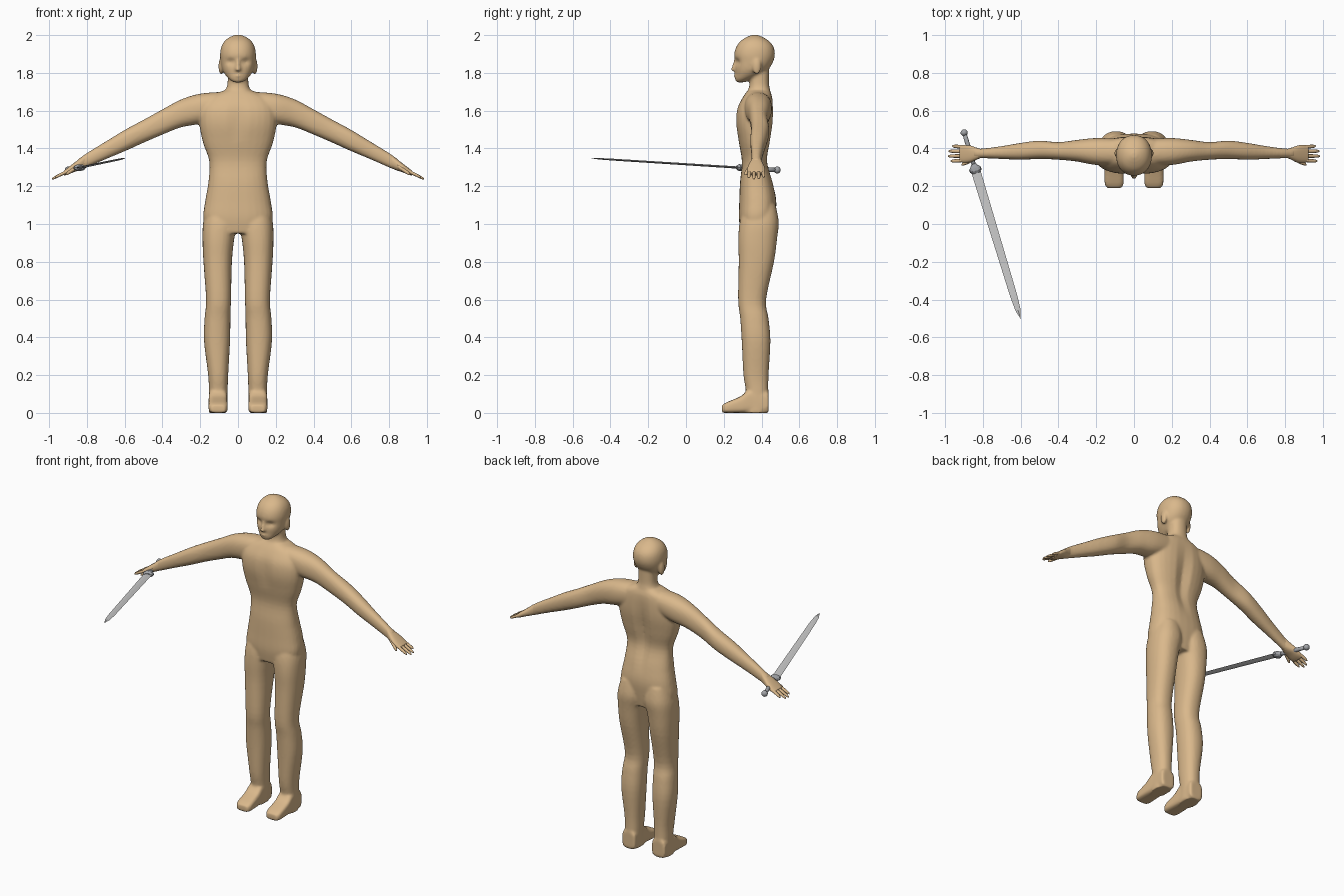
import bpy, bmesh, math
from mathutils import Vector, Matrix

cube = bpy.data.objects.get("Cube")
if cube:
    bpy.data.objects.remove(cube)


def material(name, colour, rough=0.7):
    m = bpy.data.materials.new(name)
    m.use_nodes = True
    m.diffuse_color = (*colour, 1)
    bsdf = m.node_tree.nodes["Principled BSDF"]
    bsdf.inputs["Base Color"].default_value = (*colour, 1)
    bsdf.inputs["Roughness"].default_value = rough
    return m


skin = material("tan skin", (0.70, 0.48, 0.26))
steel = material("blade steel", (0.60, 0.60, 0.60))
iron = material("hilt iron", (0.36, 0.37, 0.39))


def smooth_rows(rows, steps):
    """Catmull-Rom interpolation between cross-sections."""
    rows = [Vector(r) for r in rows]
    out = []
    for i in range(len(rows) - 1):
        a, b, c, d = rows[max(i - 1, 0)], rows[i], rows[i + 1], rows[min(i + 2, len(rows) - 1)]
        for k in range(steps):
            t = k / steps
            out.append(0.5 * (2 * b + (c - a) * t + (2 * a - 5 * b + 4 * c - d) * t * t
                              + (3 * b - a - 3 * c + d) * t ** 3))
    return out + [rows[-1]]


def loft(bm, axis, rows, power=2.3, n=28, steps=4, side=1):
    """Skin rounded sections; each row is (position, low, high, low, high)."""
    rings = []
    for t, a0, a1, b0, b1 in smooth_rows(rows, steps):
        ring = []
        for k in range(n):
            c, s = math.cos(math.tau * k / n), math.sin(math.tau * k / n)
            c = math.copysign(abs(c) ** (2 / power), c)
            s = math.copysign(abs(s) ** (2 / power), s)
            p = [(a0 + a1 + (a1 - a0) * c) / 2, (b0 + b1 + (b1 - b0) * s) / 2]
            p.insert("xyz".index(axis), t)
            ring.append(bm.verts.new((p[0] * side, p[1], p[2])))
        rings.append(ring)
    for r, q in zip(rings, rings[1:]):
        for k in range(n):
            bm.faces.new((r[k], r[(k + 1) % n], q[(k + 1) % n], q[k]))
    bm.faces.new(rings[0])
    bm.faces.new(rings[-1])


def centred(rows):
    return [(z, -w, w, y0, y1) for z, w, y0, y1 in rows]


def ball(bm, centre, size):
    bmesh.ops.create_uvsphere(bm, u_segments=16, v_segments=10, radius=1,
                              matrix=Matrix.Translation(centre) @ Matrix.Diagonal((*size, 1)))


def dent(bm, centre, size, push):
    for v in bm.verts:
        d = Vector([(v.co[i] - centre[i]) / size[i] for i in range(3)]).length
        if d < 1:
            v.co.y += push * (1 - d * d) ** 2


def finish(bm, name, mat, smooth=True):
    bmesh.ops.recalc_face_normals(bm, faces=bm.faces)
    me = bpy.data.meshes.new(name)
    bm.to_mesh(me)
    bm.free()
    me.materials.append(mat)
    ob = bpy.data.objects.new(name, me)
    bpy.context.collection.objects.link(ob)
    for p in me.polygons:
        p.use_smooth = smooth
    return ob


body = bmesh.new()

# Torso
loft(body, "z", centred([
    (0.95, 0.15, 0.29, 0.46), (1.03, 0.183, 0.28, 0.472), (1.12, 0.174, 0.282, 0.478),
    (1.22, 0.157, 0.286, 0.46), (1.33, 0.152, 0.296, 0.432), (1.43, 0.185, 0.28, 0.445),
    (1.53, 0.205, 0.264, 0.46), (1.61, 0.20, 0.27, 0.462), (1.67, 0.16, 0.30, 0.457),
    (1.705, 0.08, 0.325, 0.445)]), 2.5)
dent(body, (0, 0.46, 1.42), (0.06, 0.1, 0.28), -0.02)
dent(body, (0, 0.27, 1.55), (0.03, 0.06, 0.14), 0.008)

# Neck
loft(body, "z", centred([
    (1.64, 0.10, 0.30, 0.45), (1.70, 0.072, 0.325, 0.447), (1.74, 0.056, 0.336, 0.44),
    (1.83, 0.054, 0.335, 0.44)]))

# Head with eye sockets, nose, lips and ears
head = bmesh.new()
loft(head, "z", centred([
    (1.75, 0.022, 0.268, 0.31), (1.765, 0.045, 0.26, 0.345), (1.79, 0.068, 0.261, 0.40),
    (1.82, 0.084, 0.259, 0.437), (1.86, 0.092, 0.259, 0.462), (1.90, 0.095, 0.255, 0.471),
    (1.94, 0.088, 0.267, 0.463), (1.97, 0.07, 0.29, 0.438), (1.99, 0.043, 0.322, 0.405),
    (2.001, 0.014, 0.35, 0.378)]), 2.15)
for s in (-1, 1):
    dent(head, (0.038 * s, 0.27, 1.858), (0.036, 0.06, 0.026), 0.016)
    ball(head, (0.09 * s, 0.375, 1.835), (0.014, 0.023, 0.045))
loft(head, "z", centred([
    (1.805, 0.010, 0.257, 0.28), (1.815, 0.017, 0.238, 0.28), (1.835, 0.012, 0.243, 0.28),
    (1.875, 0.009, 0.256, 0.28)]), n=12)
ball(head, (0, 0.266, 1.784), (0.024, 0.013, 0.010))
head_mesh = bpy.data.meshes.new("head_shape")
head.to_mesh(head_mesh)
head.free()
body.from_mesh(head_mesh)
bpy.data.meshes.remove(head_mesh)

leg = [(1.10, 0.02, 0.16, 0.31, 0.475), (1.01, 0.004, 0.184, 0.284, 0.491),
       (0.92, 0.020, 0.188, 0.277, 0.482), (0.80, 0.032, 0.183, 0.279, 0.466),
       (0.60, 0.037, 0.169, 0.276, 0.424), (0.50, 0.040, 0.177, 0.287, 0.437),
       (0.38, 0.042, 0.180, 0.295, 0.447), (0.20, 0.052, 0.158, 0.304, 0.437),
       (0.10, 0.055, 0.154, 0.318, 0.436), (0.0, 0.057, 0.155, 0.30, 0.436)]
foot = [(0.190, 0.068, 0.142, 0, 0.04), (0.215, 0.055, 0.155, 0, 0.056),
        (0.29, 0.056, 0.156, 0, 0.088), (0.34, 0.057, 0.155, 0, 0.125),
        (0.438, 0.059, 0.153, 0, 0.11)]
arm = [(0.08, 0.31, 0.45, 1.56, 1.70), (0.2, 0.312, 0.455, 1.53, 1.69),
       (0.3, 0.33, 0.445, 1.512, 1.66), (0.4, 0.34, 0.433, 1.473, 1.607),
       (0.5, 0.344, 0.441, 1.43, 1.552), (0.6, 0.34, 0.429, 1.385, 1.498),
       (0.7, 0.344, 0.412, 1.343, 1.437), (0.8, 0.348, 0.399, 1.299, 1.376),
       (0.85, 0.345, 0.40, 1.279, 1.34)]
palm = [(0.81, 0.35, 0.397, 1.298, 1.366), (0.84, 0.337, 0.406, 1.284, 1.344),
        (0.87, 0.327, 0.416, 1.274, 1.322), (0.90, 0.325, 0.419, 1.262, 1.299),
        (0.922, 0.33, 0.414, 1.256, 1.282)]


def finger(bm, start, end, radius, side):
    """Tapered finger with a rounded tip."""
    rows = []
    for t, r in ((0, 1), (0.5, 1), (0.85, 0.8), (1, 0.3)):
        x, y, z = Vector(start).lerp(Vector(end), t)
        rows.append((x, y - r * radius, y + r * radius, z - r * radius, z + r * radius))
    loft(bm, "x", rows, 2, 10, 3, side)


for s, label in ((1, "left"), (-1, "right")):
    # Limbs joined to the body
    loft(body, "z", leg, side=s)
    loft(body, "y", foot, 4, side=s)
    loft(body, "x", arm, side=s)
    # Hand with fingers and thumb
    hand = bmesh.new()
    loft(hand, "x", palm, 2.4, side=s)
    for i, tip in enumerate((0.97, 0.985, 0.982, 0.962)):
        y = 0.337 + i * 0.0235
        finger(hand, (0.90, y, 1.281), (tip, y + (i - 1.5) * 0.003, 1.281 - (tip - 0.9) * 0.5),
               0.0095, s)
    finger(hand, (0.845, 0.345, 1.305), (0.912, 0.314, 1.262), 0.012, s)
    finish(hand, label + "_hand", skin)

# Blend the body parts into one skin
figure = finish(body, "body", skin)
remesh = figure.modifiers.new("blend", "REMESH")
remesh.mode = "VOXEL"
remesh.voxel_size = 0.008
remesh.use_smooth_shade = True
relax = figure.modifiers.new("relax", "SMOOTH")
relax.factor = 0.5
relax.iterations = 5

# Sword, shaped along its own y axis and then laid through the right hand
along = Vector((0.24, -0.79, 0.05)).normalized()
across = along.cross(Vector((0, 0, 1))).normalized()
frame = Matrix((across, along, across.cross(along))).transposed().to_4x4()
place = Matrix.Translation((-0.84, 0.29, 1.298)) @ frame


def round_rows(rows):
    return [(y, -w, w, -h, h) for y, w, h in rows]


blade = bmesh.new()
loft(blade, "y", round_rows([(0.0, 0.025, 0.006), (0.70, 0.019, 0.005), (0.78, 0.014, 0.004),
                             (0.827, 0.001, 0.001)]), 2, 4, 1)
guard = bmesh.new()
loft(guard, "y", round_rows([(-0.028, 0.013, 0.013), (-0.015, 0.022, 0.017), (-0.005, 0.032, 0.018),
                             (0.010, 0.032, 0.018), (0.022, 0.020, 0.010)]), 2, 12, 1)
grip = bmesh.new()
loft(grip, "y", round_rows([(-0.20, 0.011, 0.011), (-0.10, 0.0125, 0.0125), (-0.02, 0.011, 0.011)]), 2, 12, 2)
pommel = bmesh.new()
ball(pommel, (0, -0.202, 0), (0.019, 0.018, 0.019))
for bm, name, mat, smooth in ((blade, "sword_blade", steel, False), (guard, "sword_guard", iron, False),
                              (grip, "sword_grip", iron, True), (pommel, "sword_pommel", iron, True)):
    bmesh.ops.transform(bm, matrix=place, verts=bm.verts)
    finish(bm, name, mat, smooth)
